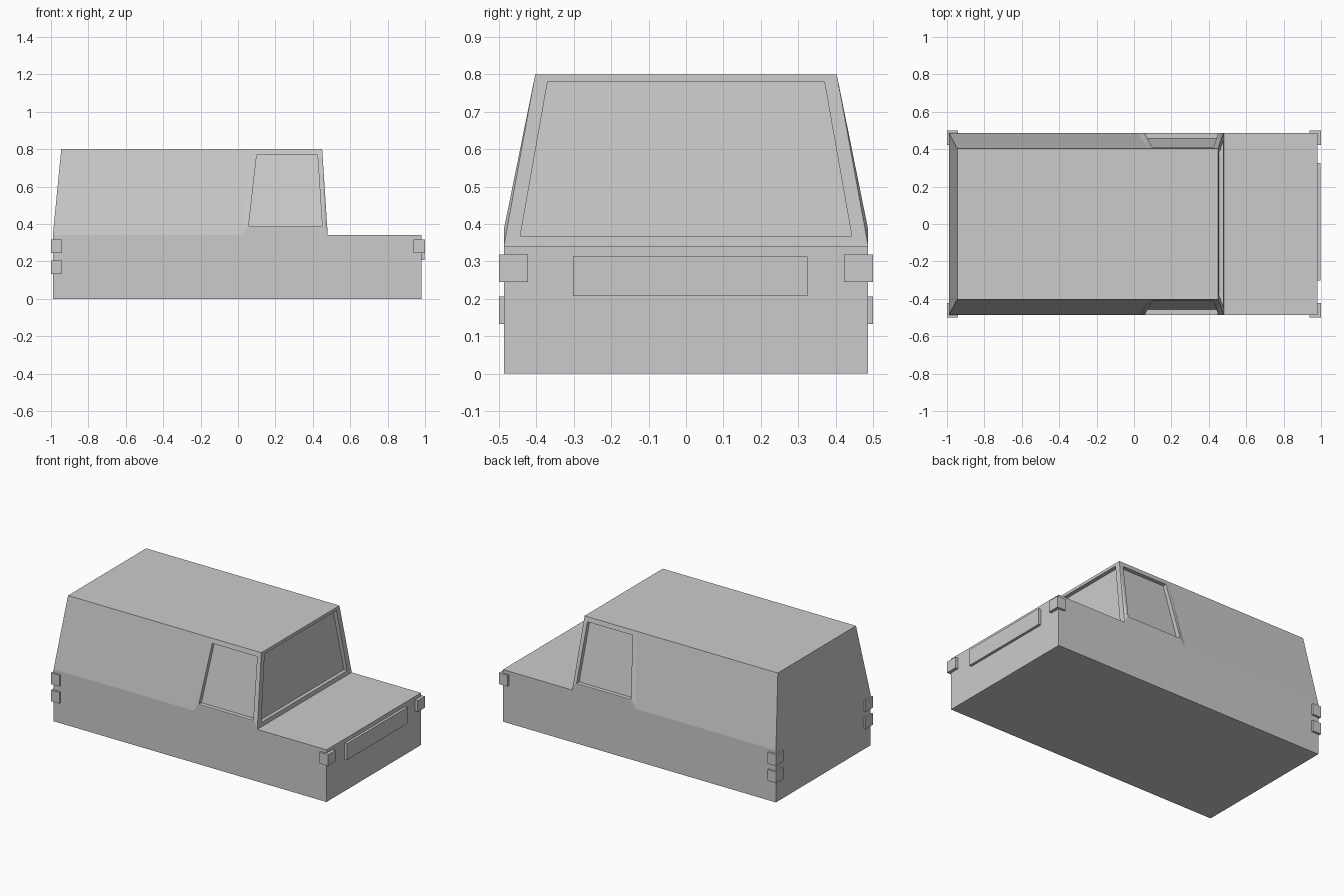
import bpy, bmesh

if "Cube" in bpy.data.objects:
    bpy.data.objects.remove(bpy.data.objects["Cube"])

W, WT = 0.487, 0.403   # half width at the base and at the roof


def mesh_object(name, verts, faces):
    me = bpy.data.meshes.new(name)
    bm = bmesh.new()
    vs = [bm.verts.new(v) for v in verts]
    for f in faces:
        bm.faces.new([vs[i] for i in f])
    bmesh.ops.recalc_face_normals(bm, faces=bm.faces)
    bm.to_mesh(me)
    bm.free()
    ob = bpy.data.objects.new(name, me)
    bpy.context.collection.objects.link(ob)
    return ob


def box(name, x0, x1, y0, y1, z0, z1):
    return prism(name, [(x0, y0, z0), (x1, y0, z0), (x1, y1, z0), (x0, y1, z0)],
                 (0, 0, z1 - z0))


def prism(name, pts, off):
    n = len(pts)
    far = [tuple(a + b for a, b in zip(p, off)) for p in pts]
    faces = [list(range(n)), list(range(n, 2 * n))]
    faces += [[i, (i + 1) % n, (i + 1) % n + n, i + n] for i in range(n)]
    return mesh_object(name, pts + far, faces)


# Body: one side outline (x, z, half width), mirrored to the other side
side = [(-0.99, 0, W), (0.98, 0, W), (0.98, 0.34, W), (0.48, 0.34, W),
        (0.462, 0.385, W), (0.05, 0.385, W), (0.02, 0.34, W), (-0.99, 0.34, W),
        (-0.945, 0.8, WT), (0.08, 0.8, WT), (0.45, 0.8, WT)]
n = len(side)
verts = [(x, s * y, z) for s in (-1, 1) for x, z, y in side]
panels = [[0, 1, 2, 3, 4, 5, 6, 7], [7, 6, 9, 8], [6, 5, 9],
          [5, 4, 10, 9], [4, 3, 10]]
faces = panels + [[i + n for i in f] for f in panels]
rim = [0, 1, 2, 3, 10, 9, 8, 7, 0]
faces += [[a, b, b + n, a + n] for a, b in zip(rim, rim[1:])]
body = mesh_object("van_body", verts, faces)

# Window recesses cut into the body
cutters = [prism("windshield_cutter",
                 [(0.455, -0.443, 0.368), (0.455, 0.443, 0.368),
                  (0.426, 0.37, 0.78), (0.426, -0.37, 0.78)], (0.2, 0, 0))]
for s in (-1, 1):
    cutters.append(prism("side_window_cutter",
                         [(0.057, s * 0.458, 0.39), (0.45, s * 0.458, 0.39),
                          (0.425, s * 0.384, 0.77), (0.10, s * 0.384, 0.77)],
                         (0, s * 0.2, 0)))
for c in cutters:
    c.hide_render = True
    c.hide_set(True)
    m = body.modifiers.new(c.name, 'BOOLEAN')
    m.operation = 'DIFFERENCE'
    m.solver = 'EXACT'
    m.object = c

# Bake the cuts and drop the helpers
dg = bpy.context.evaluated_depsgraph_get()
baked = bpy.data.meshes.new_from_object(body.evaluated_get(dg))
body.modifiers.clear()
body.data = baked
for c in cutters:
    bpy.data.objects.remove(c)

# Front grille plate
box("grille", 0.97, 0.997, -0.302, 0.325, 0.207, 0.313)

# Corner lamps wrapping the front and rear edges
for s in (-1, 1):
    ys = sorted((s * 0.423, s * 0.5))
    box("headlight", 0.938, 1.0, *ys, 0.245, 0.318)
    for z in (0.133, 0.245):
        box("tail_light", -1.0, -0.94, *ys, z, z + 0.073)
